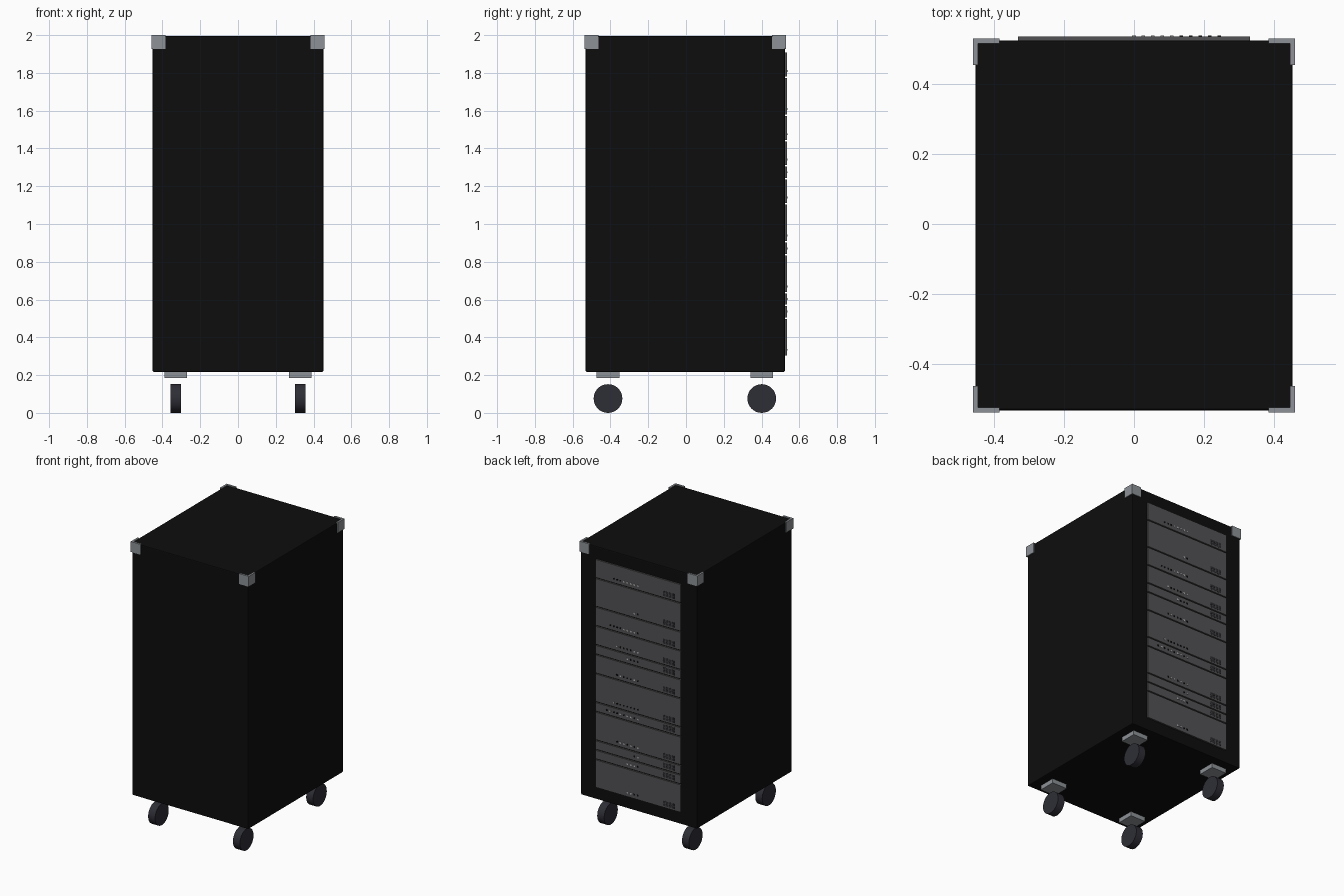
import bpy, bmesh, math, random
from mathutils import Matrix, Vector

if "Cube" in bpy.data.objects:
    bpy.data.objects.remove(bpy.data.objects["Cube"])

random.seed(4)
YC = -0.004  # depth centre of the cabinet


def material(name, r, g, b):
    m = bpy.data.materials.new(name)
    m.diffuse_color = (r, g, b, 1)
    m.use_nodes = True
    m.node_tree.nodes["Principled BSDF"].inputs["Base Color"].default_value = m.diffuse_color
    return m


BLACK = material("cabinet black", 0.004, 0.004, 0.004)
STEEL = material("corner steel", 0.27, 0.29, 0.31)
PANEL = material("panel grey", 0.085, 0.085, 0.09)
SLOT = material("slot dark grey", 0.025, 0.025, 0.028)
RUBBER = material("wheel rubber", 0.027, 0.027, 0.037)
LIT = material("lamp pale grey", 0.5, 0.5, 0.5)


def add_boxes(name, boxes, mat, bevel=0):
    """One object from boxes given as (x0, x1, y0, y1, z0, z1)."""
    bm = bmesh.new()
    for x0, x1, y0, y1, z0, z1 in boxes:
        centre = Vector((x0 + x1, y0 + y1, z0 + z1)) / 2
        size = (abs(x1 - x0), abs(y1 - y0), abs(z1 - z0), 1)
        bmesh.ops.create_cube(bm, size=1, matrix=Matrix.Translation(centre) @ Matrix.Diagonal(size))
    me = bpy.data.meshes.new(name)
    bm.to_mesh(me)
    bm.free()
    me.materials.append(mat)
    ob = bpy.data.objects.new(name, me)
    bpy.context.collection.objects.link(ob)
    if bevel:
        mod = ob.modifiers.new("edge", 'BEVEL')
        mod.width, mod.segments = bevel, 2
    return ob


# Cabinet
add_boxes("cabinet", [(-0.452, 0.452, YC - 0.527, YC + 0.527, 0.217, 1.995)], BLACK, 0.006)


def corner_bracket(name, sx, sy):
    """L-shaped profile extruded upwards."""
    x, y, arm, t = 0.459, 0.533, 0.075, 0.014
    pts = [(x, y), (x - arm, y), (x - arm, y - t), (x - t, y - t), (x - t, y - arm), (x, y - arm)]
    bm = bmesh.new()
    face = bm.faces.new([bm.verts.new((sx * px, YC + sy * py, 1.927)) for px, py in pts])
    ext = bmesh.ops.extrude_face_region(bm, geom=[face])
    for v in ext["geom"]:
        if isinstance(v, bmesh.types.BMVert):
            v.co.z = 2.0
    bmesh.ops.recalc_face_normals(bm, faces=bm.faces)
    me = bpy.data.meshes.new(name)
    bm.to_mesh(me)
    bm.free()
    me.materials.append(STEEL)
    bpy.context.collection.objects.link(bpy.data.objects.new(name, me))


# Corner brackets and casters
for sx, side in ((-1, "left"), (1, "right")):
    for sy, end in ((-1, "front"), (1, "back")):
        corner_bracket(f"corner_bracket_{end}_{side}", sx, sy)
        cx, cy = sx * 0.33, sy * 0.407 - 0.006
        add_boxes(f"caster_plate_{end}_{side}",
                  [(cx - 0.059, cx + 0.059, cy - 0.06, cy + 0.06, 0.186, 0.219)], STEEL)
        bpy.ops.mesh.primitive_cylinder_add(vertices=32, radius=0.076, depth=0.054,
                                            location=(cx, cy, 0.076), rotation=(0, math.pi / 2, 0))
        wheel = bpy.context.object
        wheel.name = f"caster_wheel_{end}_{side}"
        wheel.data.materials.append(RUBBER)
        bpy.ops.object.shade_smooth_by_angle(angle=math.radians(40))

# Rack units on the back: (height in slots, number of lamps), top to bottom
UNITS = [(2, 8), (3, 2), (2, 9), (2, 7), (1, 4), (2, 7),
         (3, 8), (1, 10), (3, 7), (1, 2), (1, 4), (3, 4)]
SLOT_H = 1.61 / 24
FACE = 0.534
top = 1.911
panels, ports, lamps_on, lamps_off = [], [], [], []
for slots, count in UNITS:
    bottom = top - slots * SLOT_H
    panels.append((-0.331, 0.331, 0.52, FACE, bottom + 0.004, top - 0.004))
    zc = bottom + SLOT_H / 2
    # Port block: two rows of four
    for row in (-1, 1):
        for col in range(4):
            x = -0.206 - col * 0.0225
            z = zc + row * 0.0095
            ports.append((x - 0.0095, x + 0.0095, FACE - 0.002, FACE + 0.001, z - 0.008, z + 0.008))
    # Row of small lamps
    for i in range(count):
        x = i * 0.027
        box = (x - 0.005, x + 0.005, FACE - 0.002, FACE + 0.003, zc - 0.005, zc + 0.005)
        (lamps_on if random.random() < 0.4 else lamps_off).append(box)
    top = bottom

add_boxes("rack_panels", panels, PANEL)
add_boxes("rack_ports", ports, SLOT)
add_boxes("lamps_lit", lamps_on, LIT)
add_boxes("lamps_unlit", lamps_off, BLACK)
